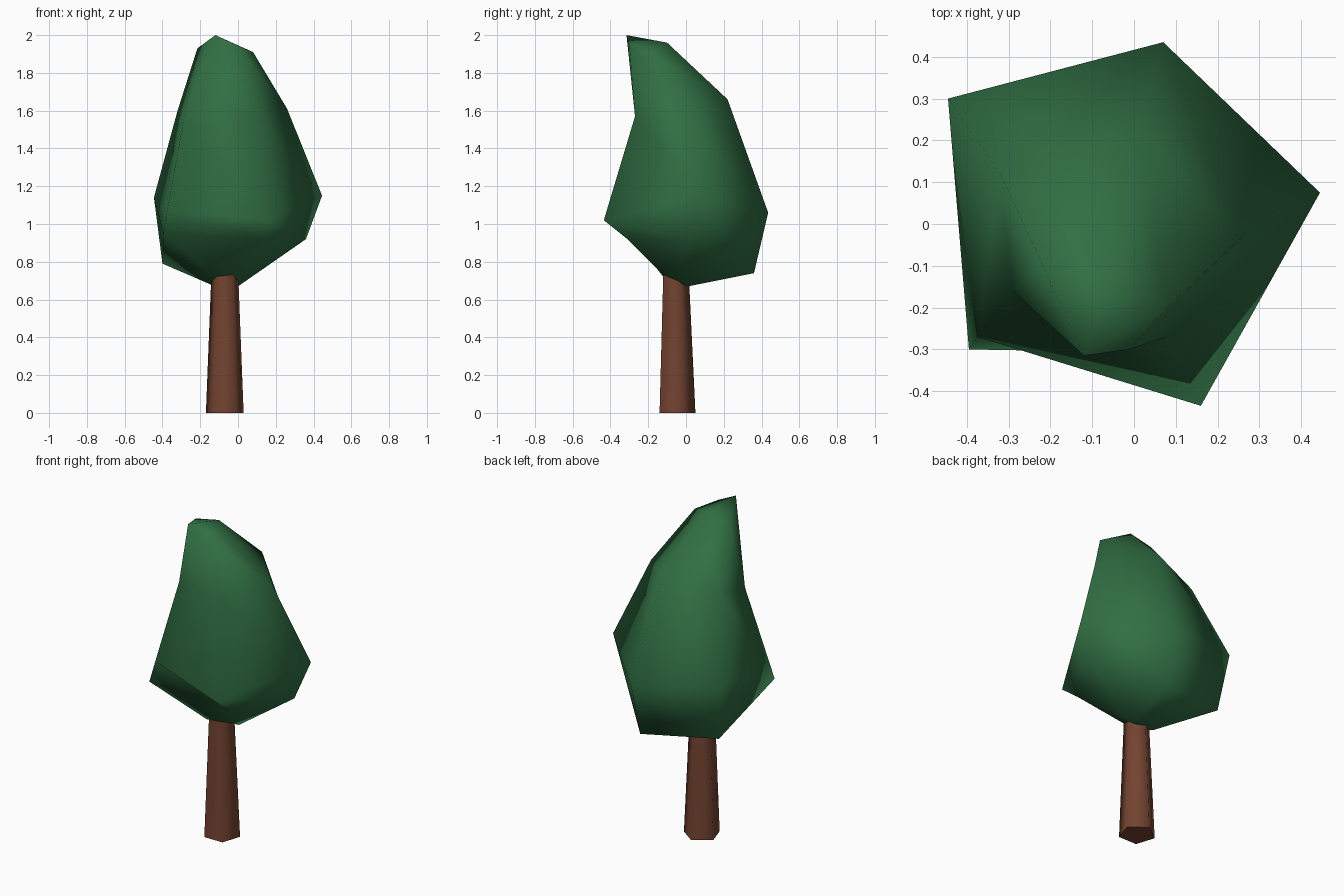
import bpy, bmesh, math

if "Cube" in bpy.data.objects:
    bpy.data.objects.remove(bpy.data.objects["Cube"])

def material(name, rgb):
    m = bpy.data.materials.new(name)
    m.diffuse_color = (*rgb, 1.0)
    m.use_nodes = True
    m.node_tree.nodes["Principled BSDF"].inputs["Base Color"].default_value = m.diffuse_color
    return m

def loft(name, rings, mat, flat_caps):
    """Skin a stack of equal-sided rings, smooth shaded, capped at both ends."""
    bm = bmesh.new()
    loops = [[bm.verts.new(p) for p in ring] for ring in rings]
    n = len(loops[0])
    for lo, hi in zip(loops, loops[1:]):
        for i in range(n):
            j = (i + 1) % n
            bm.faces.new((lo[i], lo[j], hi[j], hi[i])).smooth = True
    for loop in (loops[0], loops[-1]):
        bm.faces.new(loop).smooth = not flat_caps
    bmesh.ops.recalc_face_normals(bm, faces=bm.faces[:])
    mesh = bpy.data.meshes.new(name)
    bm.to_mesh(mesh)
    bm.free()
    mesh.materials.append(mat)
    obj = bpy.data.objects.new(name, mesh)
    bpy.context.collection.objects.link(obj)
    return obj

def pentagon(x, y, z, r):
    return [(x + r * math.sin(math.tau * i / 5), y + r * math.cos(math.tau * i / 5), z)
            for i in range(5)]

bark = material("bark brown", (0.17, 0.056, 0.030))
leaf = material("leaf green", (0.030, 0.158, 0.056))

# Tapered five-sided trunk, its top buried in the crown
loft("trunk", [pentagon(-0.07, -0.055, 0.0, 0.105),
               pentagon(-0.07, -0.06, 0.75, 0.074)], bark, True)

# Irregular five-sided crown: five rings, each starting at the back left
crown = [
    [(-0.145, 0.0, 0.68), (0.0, 0.01, 0.67), (0.03, -0.06, 0.72),
     (-0.03, -0.12, 0.73), (-0.13, -0.12, 0.72)],
    [(-0.40, 0.25, 0.79), (0.06, 0.36, 0.74), (0.36, 0.035, 0.92),
     (0.15, -0.31, 0.92), (-0.395, -0.30, 0.95)],
    [(-0.445, 0.30, 1.14), (0.07, 0.435, 1.06), (0.445, 0.075, 1.15),
     (0.16, -0.435, 1.02), (-0.375, -0.27, 1.07)],
    [(-0.32, 0.12, 1.60), (0.01, 0.22, 1.66), (0.26, -0.03, 1.61),
     (0.08, -0.27, 1.57), (-0.29, -0.16, 1.54)],
    [(-0.215, -0.105, 1.93), (-0.06, -0.10, 1.96), (0.08, -0.20, 1.91),
     (-0.01, -0.30, 1.95), (-0.12, -0.315, 2.0)],
]
loft("crown", crown, leaf, False)
